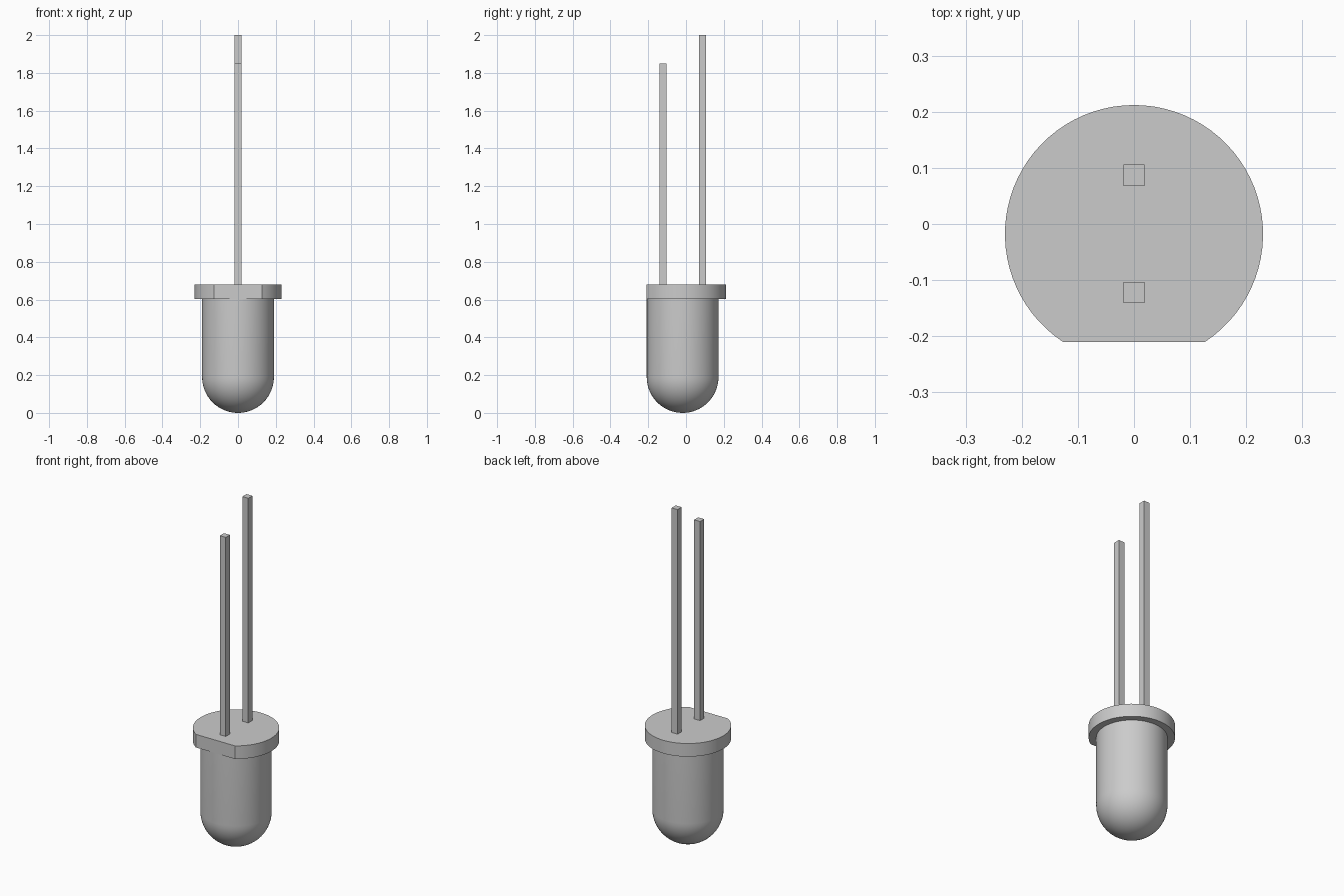
import bpy
import bmesh
import math

cube = bpy.data.objects.get("Cube")
if cube:
    bpy.data.objects.remove(cube, do_unlink=True)

AXIS_Y = -0.018
BODY_R, RIM_R = 0.19, 0.23
RIM_LOW, RIM_TOP = 0.603, 0.68
FLAT_Y = -0.21

grey = bpy.data.materials.new("plain_grey")
grey.use_nodes = True
colour = (0.6, 0.6, 0.6, 1)
grey.diffuse_color = colour
grey.node_tree.nodes["Principled BSDF"].inputs["Base Color"].default_value = colour


def finish(name, bm, smooth=True):
    bmesh.ops.recalc_face_normals(bm, faces=bm.faces)
    mesh = bpy.data.meshes.new(name)
    bm.to_mesh(mesh)
    bm.free()
    mesh.materials.append(grey)
    obj = bpy.data.objects.new(name, mesh)
    bpy.context.collection.objects.link(obj)
    if smooth:
        bpy.ops.object.select_all(action="DESELECT")
        obj.select_set(True)
        bpy.context.view_layer.objects.active = obj
        bpy.ops.object.shade_smooth_by_angle(angle=math.radians(30))
    return obj


# Bulb: a quarter-round dome and straight wall, spun about the axis
bm = bmesh.new()
steps = 16
profile = [(BODY_R * math.sin(a), BODY_R * (1 - math.cos(a)))
           for a in (math.pi / 2 * i / steps for i in range(steps + 1))]
profile.append((BODY_R, RIM_LOW + 0.01))
verts = [bm.verts.new((r, AXIS_Y, z)) for r, z in profile]
edges = [bm.edges.new(pair) for pair in zip(verts, verts[1:])]
bmesh.ops.spin(bm, geom=verts + edges, cent=(0, AXIS_Y, 0), axis=(0, 0, 1),
               angle=math.tau, steps=64)
bmesh.ops.remove_doubles(bm, verts=bm.verts, dist=0.0001)
finish("bulb", bm)

# Rim: a disc with one flat side at the front
bm = bmesh.new()
start = math.asin((FLAT_Y - AXIS_Y) / RIM_R)
sweep = math.pi - 2 * start
count = 64
outline = [bm.verts.new((RIM_R * math.cos(start + sweep * i / count),
                         AXIS_Y + RIM_R * math.sin(start + sweep * i / count),
                         RIM_LOW)) for i in range(count + 1)]
face = bm.faces.new(outline)
top = bmesh.ops.extrude_face_region(bm, geom=[face])["geom"]
bmesh.ops.translate(bm, vec=(0, 0, RIM_TOP - RIM_LOW),
                    verts=[v for v in top if isinstance(v, bmesh.types.BMVert)])
finish("rim", bm)

# Leads: square wires of two lengths
for name, y, height in (("short_lead", -0.122, 1.85), ("long_lead", 0.087, 2.0)):
    bm = bmesh.new()
    bmesh.ops.create_cube(bm, size=1)
    bmesh.ops.scale(bm, vec=(0.038, 0.038, height - RIM_TOP), verts=bm.verts)
    bmesh.ops.translate(bm, vec=(0, y, (height + RIM_TOP) / 2), verts=bm.verts)
    finish(name, bm, smooth=False)
